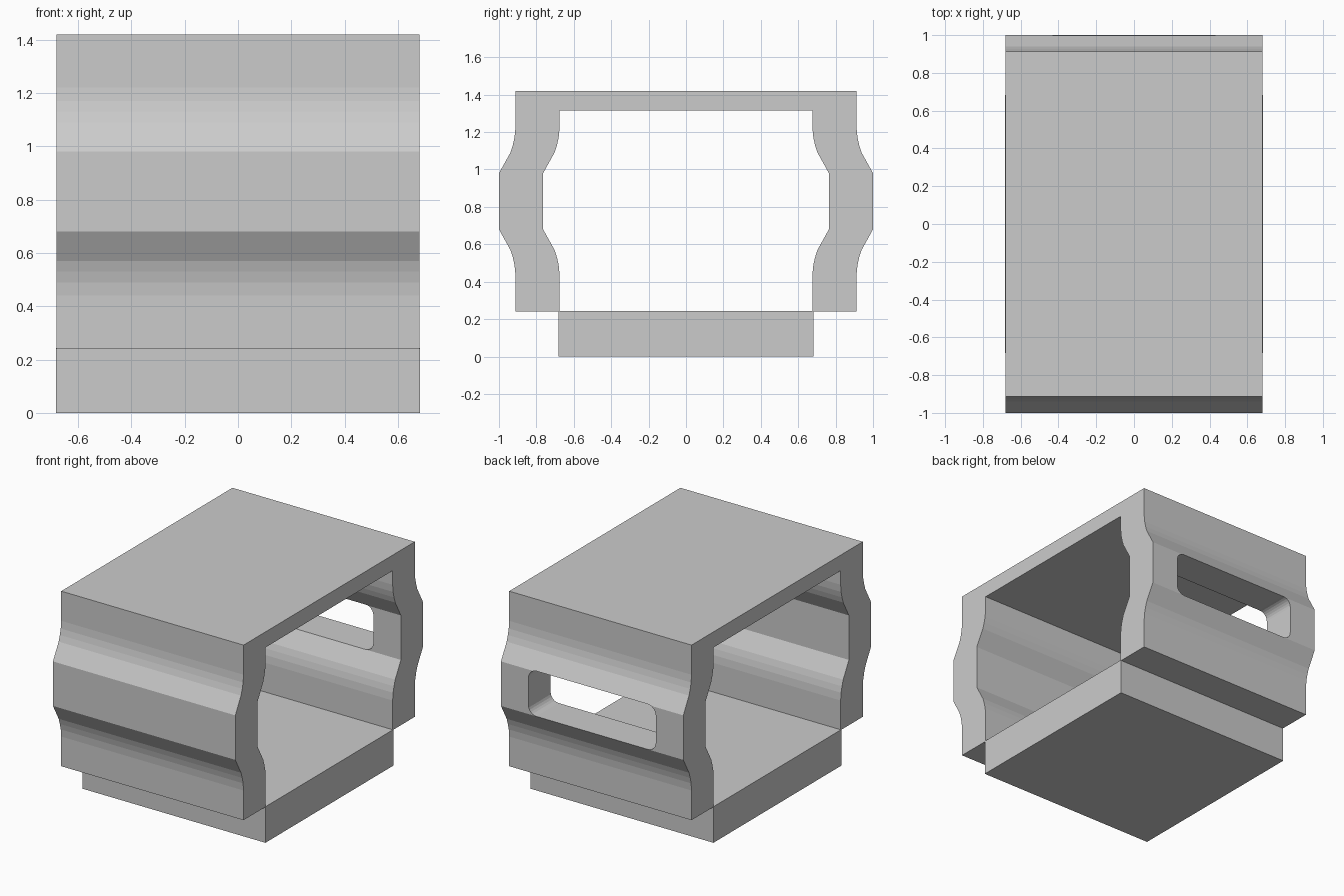
import bpy
import bmesh
from math import cos, sin, pi

cube = bpy.data.objects.get("Cube")
if cube:
    bpy.data.objects.remove(cube, do_unlink=True)

grey = bpy.data.materials.new("light grey")
grey.use_nodes = True
colour = (0.6, 0.6, 0.6, 1)
grey.diffuse_color = colour
grey.node_tree.nodes["Principled BSDF"].inputs["Base Color"].default_value = colour


def extrude_outline(name, points, offset):
    """Make a solid by extruding a closed 3D outline along an offset."""
    bm = bmesh.new()
    face = bm.faces.new([bm.verts.new(p) for p in points])
    result = bmesh.ops.extrude_face_region(bm, geom=[face])
    moved = [v for v in result["geom"] if isinstance(v, bmesh.types.BMVert)]
    bmesh.ops.translate(bm, verts=moved, vec=offset)
    bmesh.ops.recalc_face_normals(bm, faces=bm.faces)
    mesh = bpy.data.meshes.new(name)
    bm.to_mesh(mesh)
    bm.free()
    mesh.materials.append(grey)
    obj = bpy.data.objects.new(name, mesh)
    bpy.context.collection.objects.link(obj)
    return obj


# Bulging side walls joined by a flat roof
HALF = 0.68
BOTTOM, ROOF_UNDER, TOP, MIDDLE = 0.24, 1.315, 1.42, 0.83
WALL, THICK = 0.912, 0.236
# Bulge as (outward step, height from the middle), from the middle outwards
bulge = [(0.088, 0.15), (0.027, 0.26), (0.014, 0.30), (0.005, 0.34), (0, 0.39)]
curve = [(WALL + d, MIDDLE - h) for d, h in reversed(bulge)]
curve += [(WALL + d, MIDDLE + h) for d, h in bulge]
outer = [(WALL, BOTTOM)] + curve + [(WALL, TOP)]
inner = [(y - THICK, z) for y, z in outer[:-1]] + [(WALL - THICK, ROOF_UNDER)]
half = inner[::-1]
right_side = outer[::-1] + inner
left_side = [(-y, z) for y, z in right_side[::-1]]
shell = extrude_outline("shell", [(-HALF, y, z) for y, z in right_side + left_side],
                        (2 * HALF, 0, 0))

# Rounded slot through the back wall
SLOT_X, SLOT_Z, RADIUS = 0.475, 0.152, 0.06
slot = []
for corner, (sx, sz) in enumerate([(1, 1), (-1, 1), (-1, -1), (1, -1)]):
    for step in range(7):
        a = (corner + step / 6) * pi / 2
        slot.append((sx * (SLOT_X - RADIUS) + RADIUS * cos(a), 0.5,
                     MIDDLE + 0.002 + sz * (SLOT_Z - RADIUS) + RADIUS * sin(a)))
cutter = extrude_outline("slot_cutter", slot, (0, 0.7, 0))
cutter.hide_render = True
cut = shell.modifiers.new("slot", 'BOOLEAN')
cut.object = cutter
cut.operation = 'DIFFERENCE'
cut.solver = 'EXACT'

# Bake the cut so the helper can go
bpy.context.view_layer.update()
evaluated = shell.evaluated_get(bpy.context.evaluated_depsgraph_get())
mesh = bpy.data.meshes.new_from_object(evaluated)
shell.modifiers.clear()
shell.data = mesh
bpy.data.objects.remove(cutter, do_unlink=True)

# Solid base block that closes the floor
B = 0.682
extrude_outline("base_block", [(-B, -B, 0), (B, -B, 0), (B, B, 0), (-B, B, 0)],
                (0, 0, 0.243))
